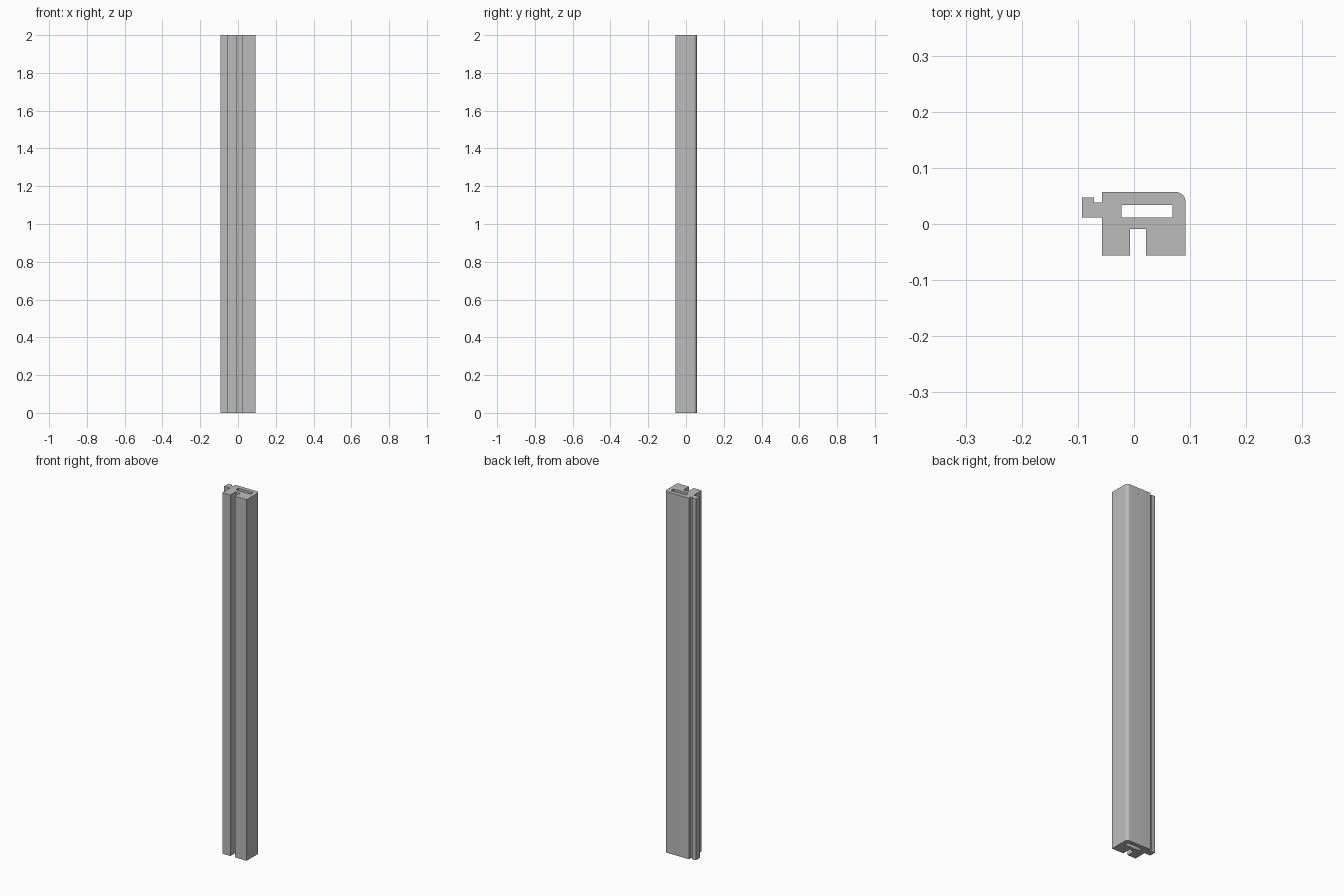
import bpy
import bmesh
from math import sin, cos, pi

cube = bpy.data.objects.get("Cube")
if cube:
    bpy.data.objects.remove(cube, do_unlink=True)

HEIGHT = 2.0
RIGHT, BACK, FRONT, BODY_LEFT = 0.092, 0.057, -0.056, -0.057
RADIUS = 0.018

grey = bpy.data.materials.new("plain grey")
grey.use_nodes = True
colour = (0.5, 0.5, 0.5, 1)
grey.diffuse_color = colour
grey.node_tree.nodes["Principled BSDF"].inputs["Base Color"].default_value = colour


def add_loop(curve, points):
    """Add a closed straight-sided outline to a flat curve."""
    spline = curve.splines.new("POLY")
    spline.points.add(len(points) - 1)
    for point, (x, y) in zip(spline.points, points):
        point.co = (x, y, 0, 1)
    spline.use_cyclic_u = True


# Rounded back corner
corner = [(RIGHT - RADIUS + RADIUS * cos(a), BACK - RADIUS + RADIUS * sin(a))
          for a in (i * pi / 16 for i in range(9))]

# Outline: two front legs with a slot, rounded corner, hooked side tongue
outline = [(BODY_LEFT, FRONT), (-0.007, FRONT), (-0.007, -0.009),
           (0.021, -0.009), (0.021, FRONT), (RIGHT, FRONT)]
outline += corner
outline += [(BODY_LEFT, BACK), (BODY_LEFT, 0.038), (-0.071, 0.038),
            (-0.071, 0.047), (-0.093, 0.047), (-0.093, 0.012), (BODY_LEFT, 0.012)]

# Rectangular channel running the full length
channel = [(-0.022, 0.012), (-0.022, 0.034), (0.069, 0.034), (0.069, 0.012)]

# Extrude the section into the bar
section = bpy.data.curves.new("section", "CURVE")
section.dimensions = "2D"
section.fill_mode = "BOTH"
section.extrude = HEIGHT / 2
add_loop(section, outline)
add_loop(section, channel)
bar = bpy.data.objects.new("extruded_bar", section)
bpy.context.collection.objects.link(bar)

for other in bpy.context.selected_objects:
    other.select_set(False)
bar.select_set(True)
bpy.context.view_layer.objects.active = bar
bpy.ops.object.convert(target="MESH")
bar = bpy.context.object
bar.name = "extruded_bar"

# Join caps to walls and stand the bar on the ground
mesh = bar.data
bm = bmesh.new()
bm.from_mesh(mesh)
bmesh.ops.remove_doubles(bm, verts=bm.verts, dist=0.0001)
bmesh.ops.translate(bm, verts=bm.verts, vec=(0, 0, HEIGHT / 2))
bmesh.ops.recalc_face_normals(bm, faces=bm.faces)
bm.to_mesh(mesh)
bm.free()

mesh.materials.clear()
mesh.materials.append(grey)
bpy.ops.object.shade_smooth_by_angle()
